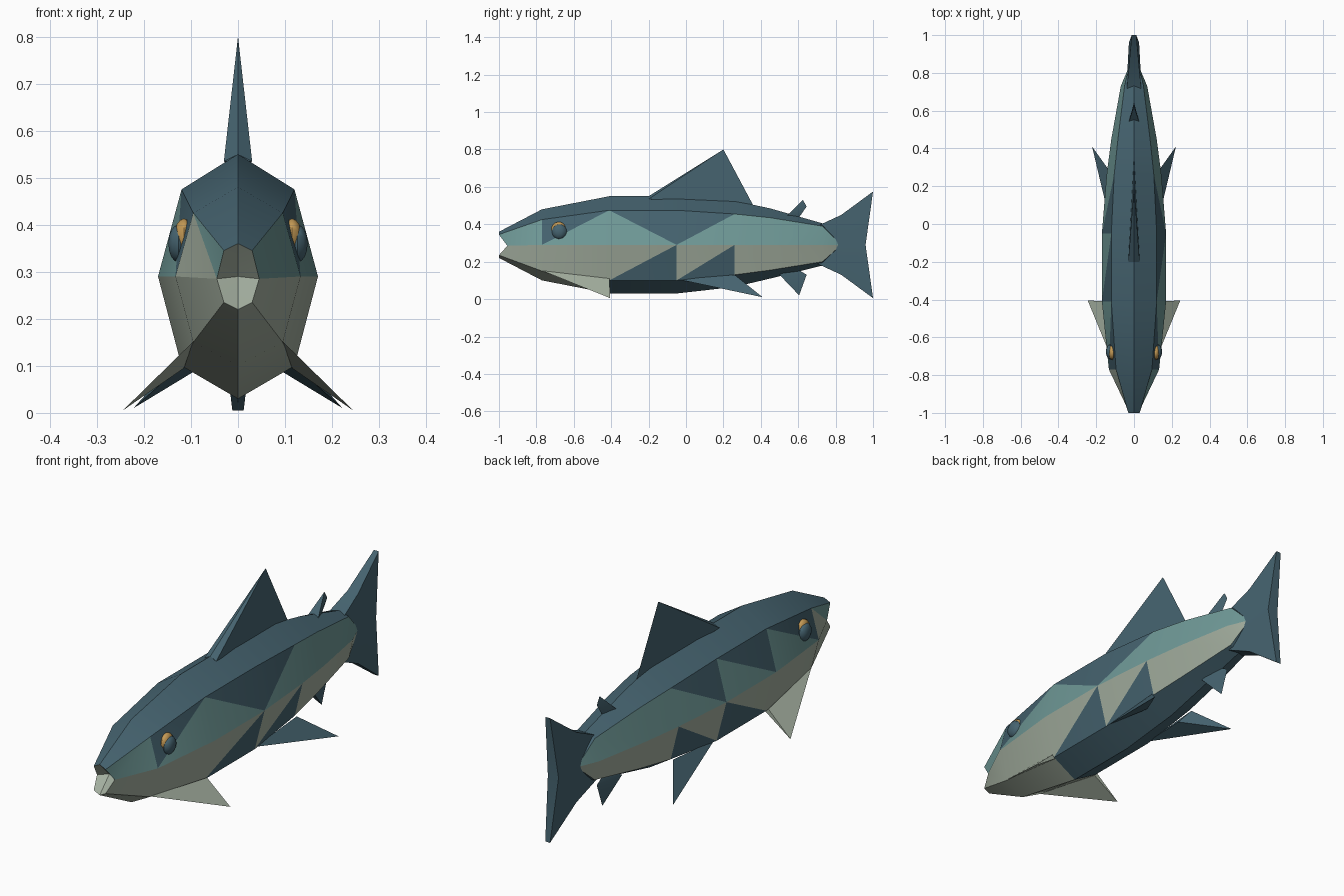
import bpy, bmesh, math
from mathutils import Vector

cube = bpy.data.objects.get("Cube")
if cube:
    bpy.data.objects.remove(cube, do_unlink=True)


def material(name, rgb):
    m = bpy.data.materials.new(name)
    m.use_nodes = True
    m.diffuse_color = (*rgb, 1)
    node = m.node_tree.nodes["Principled BSDF"]
    node.inputs["Base Color"].default_value = (*rgb, 1)
    node.inputs["Roughness"].default_value = 0.8
    return m


DARK = material("dark slate blue", (0.06, 0.125, 0.16))
TEAL = material("pale teal", (0.16, 0.32, 0.31))
CREAM = material("greenish cream", (0.37, 0.43, 0.35))
AMBER = material("amber", (0.55, 0.32, 0.09))
SKINS = [DARK, TEAL, CREAM]


def finish(bm, name, mats, angle=30):
    bmesh.ops.recalc_face_normals(bm, faces=bm.faces)
    mesh = bpy.data.meshes.new(name)
    bm.to_mesh(mesh)
    bm.free()
    for m in mats:
        mesh.materials.append(m)
    ob = bpy.data.objects.new(name, mesh)
    bpy.context.collection.objects.link(ob)
    bpy.ops.object.select_all(action='DESELECT')
    ob.select_set(True)
    bpy.context.view_layer.objects.active = ob
    bpy.ops.object.shade_smooth_by_angle(angle=math.radians(angle))
    return ob


# Body sections: y, then top z, upper (x, z), middle (x, z), lower (x, z), bottom z
SECTIONS = [
    (-1.0, .36, (.03, .345), (.045, .285), (.03, .235), .22),
    (-.77, .48, (.095, .425), (.133, .29), (.095, .15), .10),
    (-.41, .55, (.12, .475), (.17, .29), (.12, .10), .03),
    (-.05, .55, (.12, .475), (.17, .29), (.12, .10), .03),
    (.26, .525, (.105, .455), (.145, .29), (.105, .13), .065),
    (.45, .485, (.085, .435), (.12, .29), (.085, .155), .11),
    (.73, .405, (.05, .39), (.07, .29), (.05, .20), .18),
]


def body():
    bm = bmesh.new()
    rings = []
    for i, (y, top, up, mid, low, bottom) in enumerate(SECTIONS):
        my = y + .045 if i == 0 else y      # mouth corners sit back
        pts = [(0, y, top)]
        pts += [(up[0], y, up[1]), (mid[0], my, mid[1]), (low[0], y, low[1])]
        pts += [(0, y, bottom)]
        pts += [(-x, yy, z) for x, yy, z in reversed(pts[1:4])]
        rings.append([bm.verts.new(p) for p in pts])

    def face(vs, color):
        bm.faces.new(vs).material_index = color

    for i in range(len(rings) - 1):
        a, b = rings[i], rings[i + 1]
        for side in (1, -1):
            def at(ring, k):
                return ring[k * side % 8]
            (at0, au, am, al, ab), (bt, bu, bm_, bl, bb) = (
                [at(r, k) for k in range(5)] for r in (a, b))
            head = i < 2
            face((at0, bt, bu, au), 0)
            face((al, bl, bb, ab), 2 if head else 0)
            # Upper flank: each panel is cut along a diagonal
            if i == 0:
                face((au, bu, am), 1)
                face((bu, bm_, am), 1 if side > 0 else 2)
            elif i == 2 and side > 0:
                face((au, bm_, am), 1)
                face((au, bu, bm_), 0)
            elif i < 4:
                face((am, bu, bm_), 1)
                face((am, au, bu), 0)
            else:
                face((am, au, bu, bm_), 1)
            # Lower flank
            if i == 2:
                face((am, bm_, al), 2)
                face((al, bm_, bl), 0)
            elif i == 3:
                face((am, bm_, al), 2)
                face((al, bm_, bl), 0)
            else:
                face((am, bm_, bl, al), 2)
    # Recessed mouth and pointed tail root
    throat = bm.verts.new((0, -.93, .29))
    root = [bm.verts.new((s * .028, .83, .29)) for s in (1, -1)]
    first, last = rings[0], rings[-1]
    for k in range(8):
        face((first[k], first[(k + 1) % 8], throat), 2)
        color = (0, 1, 2, 0, 0, 2, 1, 0)[k]
        face((last[k], last[(k + 1) % 8], root[k // 4]), color)
    face((last[0], root[0], root[1]), 0)
    face((last[4], root[0], root[1]), 0)
    finish(bm, "body", SKINS, 22)


body()


# Tail fin: diamond plates, thick in the middle and thin at the tips
def tail():
    bm = bmesh.new()
    lobes = []
    for s in (1, -1):
        half = []
        for y, z, t in ((.70, .1, .04), (.83, .16, .027), (1, .285, .012)):
            half.append([bm.verts.new((x, y, .29 + s * z)) for x in (t, -t)])
        lobes.append(half)
    notch = [bm.verts.new((x, .96, .29)) for x in (.027, -.027)]
    root = [bm.verts.new((x, .72, .29)) for x in (.04, -.04)]
    for half in lobes:
        for k in (0, 1):
            bm.faces.new((root[k], half[0][k], half[1][k], notch[k]))
            bm.faces.new((half[1][k], half[2][k], notch[k]))
        for p, q in zip(half, half[1:]):
            bm.faces.new((p[0], q[0], q[1], p[1]))
        bm.faces.new((half[2][0], notch[0], notch[1], half[2][1]))
        bm.faces.new((root[0], half[0][0], half[0][1], root[1]))
    finish(bm, "tail_fin", [DARK])


tail()


# Fins as convex wedges around a few corner points
def wedge(name, points, mat):
    bm = bmesh.new()
    vs = [bm.verts.new(p) for p in points]
    bmesh.ops.convex_hull(bm, input=vs)
    finish(bm, name, [mat])


def upright_fin(name, lead, width, rest):
    pts = [(s * width, *lead) for s in (1, -1)] + [(0, *p) for p in rest]
    wedge(name, pts, DARK)


upright_fin("dorsal_fin", (-.2, .535), .03, [(-.2, .55), (.2, .80), (.36, .50), (.2, .5)])
upright_fin("adipose_fin", (.54, .445), .027, [(.625, .53), (.645, .495), (.60, .43)])
upright_fin("anal_fin", (.5, .13), .027, [(.605, .02), (.645, .13), (.58, .17)])

for side, label in ((1, "left"), (-1, "right")):
    def paired(name, corners, mat):
        pts = [(side * x, y, z) for x, y, z in corners]
        wedge(label + name, pts, mat)

    paired("_pectoral_fin", [(.095, -.77, .152), (.13, -.41, .11),
                             (.115, -.41, .095), (.245, -.405, .005)], CREAM)
    paired("_pelvic_fin", [(.115, -.04, .105), (.115, .26, .13),
                           (.09, .2, .09), (.222, .41, .01)], DARK)

    # Eyes with an amber crescent peeking out above
    for name, mat, offset, grow in (("_eye", DARK, (0, 0, 0), 1),
                                    ("_eye_rim", AMBER, (-.012, -.003, .013), 1)):
        bm = bmesh.new()
        bmesh.ops.create_uvsphere(bm, u_segments=10, v_segments=8, radius=1)
        bmesh.ops.scale(bm, vec=(.022 * grow, .04 * grow, .04 * grow), verts=bm.verts)
        center = Vector((side * (.127 + offset[0]), -.677 + offset[1], .36 + offset[2]))
        bmesh.ops.translate(bm, vec=center, verts=bm.verts)
        finish(bm, label + name, [mat], 40)
